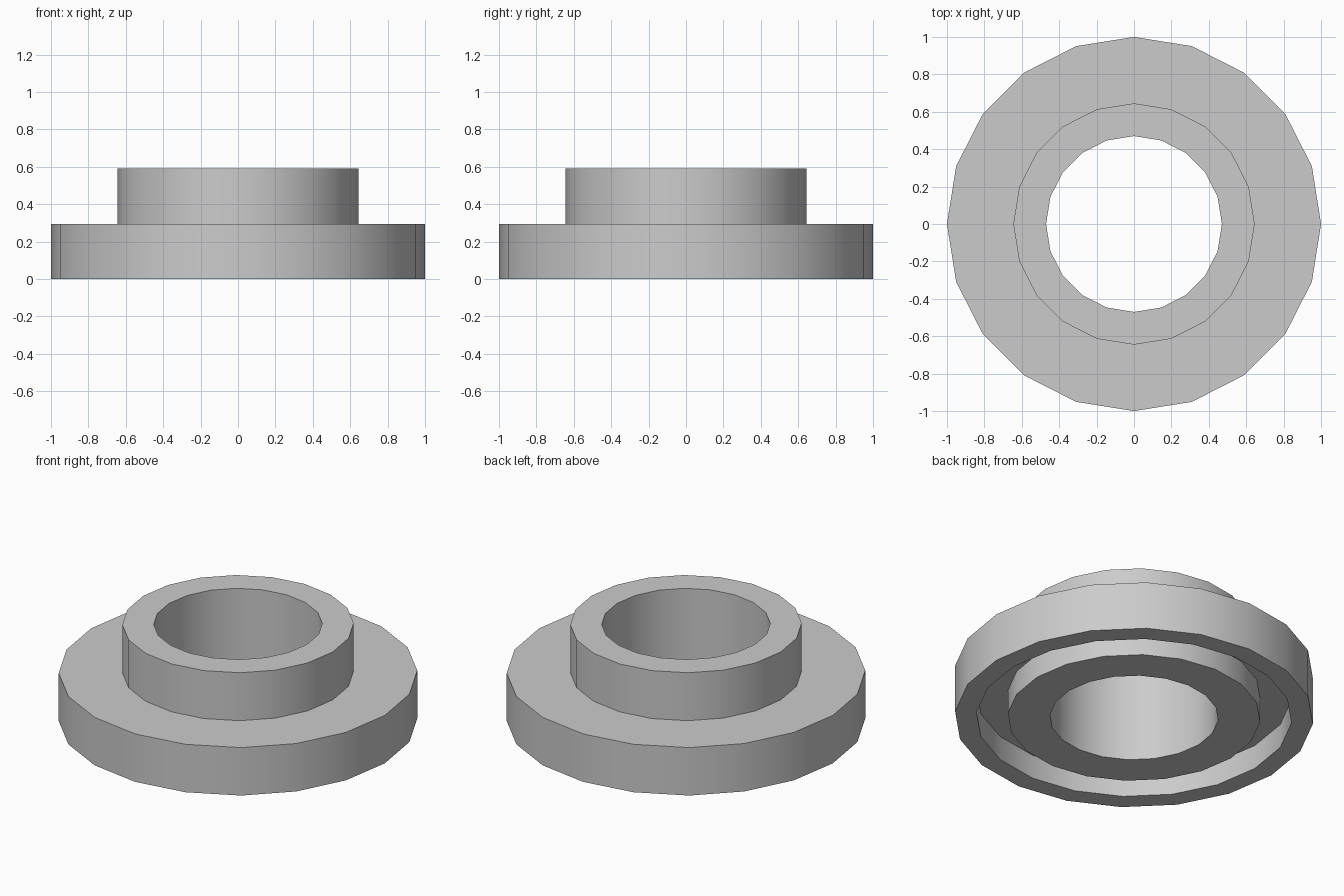
import bpy
import bmesh
from math import radians, tau
from mathutils import Vector

cube = bpy.data.objects.get("Cube")
if cube:
    bpy.data.objects.remove(cube, do_unlink=True)

SIDES = 20
BORE, HUB, GROOVE_IN, GROOVE_OUT, RIM = 0.47, 0.645, 0.705, 0.88, 1.0
GROOVE_TOP, FLANGE_TOP, HUB_TOP = 0.147, 0.295, 0.59

# Grey material
grey = bpy.data.materials.new("light grey")
grey.use_nodes = True
colour = (0.6, 0.6, 0.6, 1.0)
grey.diffuse_color = colour
grey.node_tree.nodes["Principled BSDF"].inputs["Base Color"].default_value = colour


def lathe(name, profile):
    """Revolve a closed (radius, height) outline around the z axis."""
    bm = bmesh.new()
    verts = [bm.verts.new((r, 0, z)) for r, z in profile]
    edges = [bm.edges.new((v, verts[i - 1])) for i, v in enumerate(verts)]
    bmesh.ops.spin(bm, geom=verts + edges, cent=Vector(), axis=Vector((0, 0, 1)),
                   angle=tau, steps=SIDES)
    bmesh.ops.remove_doubles(bm, verts=bm.verts, dist=0.0001)
    bmesh.ops.recalc_face_normals(bm, faces=bm.faces)
    mesh = bpy.data.meshes.new(name)
    bm.to_mesh(mesh)
    bm.free()
    mesh.materials.append(grey)
    obj = bpy.data.objects.new(name, mesh)
    bpy.context.collection.objects.link(obj)
    bpy.ops.object.select_all(action='DESELECT')
    obj.select_set(True)
    bpy.context.view_layer.objects.active = obj
    bpy.ops.object.shade_smooth_by_angle(angle=radians(30))
    return obj


# Flanged collar: bore, raised hub, wide flange and a groove in the underside
lathe("flanged_collar", [
    (BORE, 0), (BORE, HUB_TOP), (HUB, HUB_TOP), (HUB, FLANGE_TOP),
    (RIM, FLANGE_TOP), (RIM, 0), (GROOVE_OUT, 0), (GROOVE_OUT, GROOVE_TOP),
    (GROOVE_IN, GROOVE_TOP), (GROOVE_IN, 0),
])
